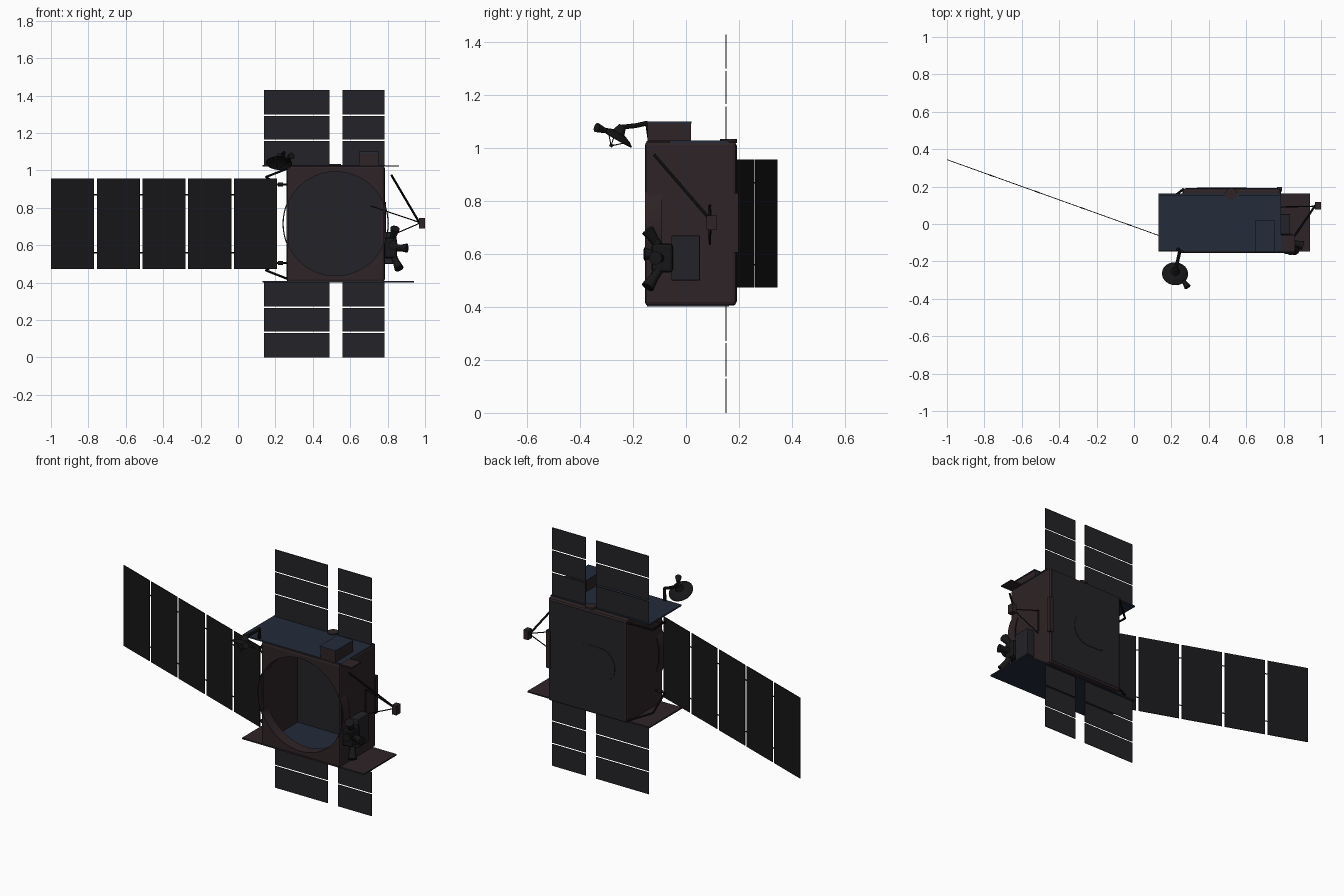
import bpy, math
from mathutils import Vector

if "Cube" in bpy.data.objects:
    bpy.data.objects.remove(bpy.data.objects["Cube"])


def mat(name, c):
    m = bpy.data.materials.new(name)
    m.diffuse_color = (*c, 1)
    m.use_nodes = True
    m.node_tree.nodes["Principled BSDF"].inputs["Base Color"].default_value = m.diffuse_color
    return m


BROWN = mat("brown_foil", (0.027, 0.017, 0.019))
BLUE = mat("blue_sheet", (0.017, 0.024, 0.042))
GREY = mat("dark_grey", (0.017, 0.016, 0.020))
BLACK = mat("cell_black", (0.008, 0.008, 0.009))


def finish(ob, name, m):
    ob.name = name
    if m:
        ob.data.materials.append(m)
    return ob


def box(name, x, y, z, m, bevel=0):
    """Box from (min, max) ranges."""
    c = [(a + b) / 2 for a, b in (x, y, z)]
    bpy.ops.mesh.primitive_cube_add(size=1, location=c)
    ob = bpy.context.object
    ob.scale = [b - a for a, b in (x, y, z)]
    bpy.ops.object.transform_apply(location=False, rotation=False, scale=True)
    if bevel:
        b = ob.modifiers.new("bevel", 'BEVEL')
        b.width, b.segments = bevel, 2
        bpy.ops.object.modifier_apply(modifier="bevel")
    return finish(ob, name, m)


def cone(name, p, q, r1, r2, m, n=16):
    """Cylinder or cone from p to q."""
    p, q = Vector(p), Vector(q)
    d = q - p
    bpy.ops.mesh.primitive_cone_add(vertices=n, radius1=r1, radius2=r2, depth=d.length,
                                    location=(p + q) / 2,
                                    rotation=d.to_track_quat('Z', 'Y').to_euler())
    ob = bpy.context.object
    bpy.ops.object.shade_smooth_by_angle(angle=math.radians(40))
    return finish(ob, name, m)


def rod(name, pts, r, m=BLACK):
    for i, (a, b) in enumerate(zip(pts, pts[1:])):
        cone(f"{name}_{i}", a, b, r, r, m, 8)


def lathe(name, profile, m, n=64):
    """Revolve (radius, height) points around local z."""
    vs, fs, k = [], [], len(profile)
    for i in range(n):
        a = 2 * math.pi * i / n
        vs += [(r * math.cos(a), r * math.sin(a), h) for r, h in profile]
        j = (i + 1) % n
        fs += [(i * k + t, j * k + t, j * k + (t + 1) % k, i * k + (t + 1) % k) for t in range(k)]
    me = bpy.data.meshes.new(name)
    me.from_pydata(vs, [], fs)
    ob = bpy.data.objects.new(name, me)
    bpy.context.collection.objects.link(ob)
    bpy.context.view_layer.objects.active = ob
    bpy.ops.object.select_all(action='DESELECT')
    ob.select_set(True)
    bpy.ops.object.shade_smooth_by_angle(angle=math.radians(40))
    return finish(ob, name, m)


def cut(ob, cutter):
    b = ob.modifiers.new("cut", 'BOOLEAN')
    b.operation, b.solver, b.object = 'DIFFERENCE', 'EXACT', cutter
    cutter.hide_render = True
    bpy.context.view_layer.objects.active = ob
    bpy.ops.object.modifier_apply(modifier="cut")
    bpy.data.objects.remove(cutter)


# hollow body with a round front opening
ZC = 0.715
body = box("body_shell", (0.26, 0.785), (-0.155, 0.19), (0.405, 1.025), BROWN, 0.013)
cut(body, box("inner_cutter", (0.27, 0.775), (-0.145, 0.18), (0.415, 1.015), None))
cut(body, cone("round_cutter", (0.522, -0.2, ZC), (0.522, -0.142, ZC), 0.282, 0.282, None, 64))
ring = lathe("opening_ring", [(0.278, 0), (0.284, 0), (0.284, 0.065), (0.278, 0.065)], BROWN)
ring.location, ring.rotation_euler = (0.522, -0.155, ZC), (-math.pi / 2, 0, 0)

# inner liners, back cover and oblong hatch
box("inner_back_liner", (0.272, 0.773), (0.176, 0.181), (0.418, 1.012), GREY)
box("inner_floor", (0.272, 0.773), (-0.14, 0.178), (0.413, 0.417), BLUE)
box("back_cover", (0.275, 0.77), (0.188, 0.192), (0.42, 1.01), GREY)
hatch = cone("back_hatch", (0.47, 0.173, ZC), (0.47, 0.195, ZC), 0.1, 0.1, GREY, 48)
for v in hatch.data.vertices:
    w = hatch.matrix_world @ v.co
    if abs(w.x - 0.47) > 1e-4:
        w.x += math.copysign(0.033, w.x - 0.47)
    v.co = hatch.matrix_world.inverted() @ w
box("corner_strip", (0.765, 0.79), (0.175, 0.199), (0.605, 0.83), BROWN)

# top and bottom decks
box("top_deck", (0.13, 0.785), (-0.145, 0.163), (1.02, 1.028), BLUE)
box("top_deck_tab", (0.78, 0.86), (-0.15, -0.06), (1.02, 1.027), BROWN)
box("bottom_deck", (0.13, 0.94), (-0.148, 0.163), (0.405, 0.41), BROWN)
box("bottom_deck_cover", (0.13, 0.94), (-0.148, 0.163), (0.402, 0.405), BLUE)
box("top_box", (0.65, 0.75), (-0.145, 0.018), (1.025, 1.095), BROWN)
box("top_box_lid", (0.646, 0.754), (-0.15, 0.02), (1.094, 1.1), BLUE)
cone("top_sensor", (0.52, 0.16, 1.02), (0.52, 0.16, 1.034), 0.032, 0.032, BROWN, 24)

# upper and lower panels, in two columns of three
for x0, x1, col in ((0.14, 0.49, "wide"), (0.56, 0.783, "narrow")):
    for i, (a, b) in enumerate(((1.02, 1.158), (1.166, 1.292), (1.3, 1.43))):
        box(f"upper_panel_{col}_{i}", (x0, x1), (0.149, 0.153), (a, b), GREY)
        box(f"lower_panel_{col}_{i}", (x0, x1), (0.149, 0.153), (1.43 - b, 1.43 - a), GREY)

# angled side wing of five panels
slope = -0.358
for i in range(5):
    x0 = -0.999 + i * 0.2445
    x1 = x0 + 0.229
    xc, half = (x0 + x1) / 2, 0.1145 / math.cos(math.atan(slope))
    p = box(f"wing_panel_{i}", (-half, half), (-0.002, 0.002), (0.473, 0.957), BLACK)
    p.location.x, p.location.y = xc, -0.014 + slope * xc
    p.rotation_euler.z = math.atan(slope)
    if i < 4:
        for z in (0.56, 0.87):
            xh = x1 + 0.008
            rod(f"wing_hinge_{i}", [(xh - 0.012, -0.014 + slope * (xh - 0.012), z),
                                    (xh + 0.012, -0.014 + slope * (xh + 0.012), z)], 0.003)

# wing mounting struts, mirrored about mid height
for s in (1, -1):
    n = "upper" if s > 0 else "lower"
    rod(f"wing_arm_{n}", [(0.19, -0.08, ZC + s * 0.21), (0.265, -0.08, ZC + s * 0.21)], 0.005)
    cone(f"wing_joint_{n}", (0.215, -0.08, ZC + s * 0.21), (0.24, -0.08, ZC + s * 0.21), 0.01, 0.01, BLACK)
    rod(f"wing_brace_{n}", [(0.265, 0.187, ZC + s * 0.295), (0.15, 0.1, ZC + s * 0.25),
                            (0.2, -0.08, ZC + s * 0.215)], 0.006)

# steerable dish on the top deck
d = Vector((-0.05, -0.5, -0.86)).normalized()
c = Vector((0.22, -0.262, 1.045))
dish = lathe("dish", [(0.001, 0), (0.03, 0.004), (0.055, 0.014), (0.07, 0.024),
                      (0.07, 0.021), (0.055, 0.010), (0.03, 0), (0.001, -0.004)], BLACK, 32)
dish.location = c - d * 0.015
dish.rotation_euler = d.to_track_quat('Z', 'Y').to_euler()
cone("dish_hub", c - d * 0.045, c - d * 0.015, 0.014, 0.025, BLACK)
u = d.orthogonal().normalized()
w = d.cross(u)
for k in range(3):
    a = k * 2 * math.pi / 3
    rod(f"dish_feed_leg_{k}", [c + (u * math.cos(a) + w * math.sin(a)) * 0.05, c + d * 0.042], 0.002)
cone("dish_feed", c + d * 0.034, c + d * 0.046, 0.008, 0.006, BLACK)
rod("dish_arm", [c - d * 0.04, (0.235, -0.19, 1.085), (0.245, -0.145, 1.095), (0.235, -0.135, 1.025)], 0.009)
cone("dish_side_horn", (0.265, -0.305, 1.066), (0.287, -0.338, 1.078), 0.01, 0.018, BLACK)

# right side boom and braces
rod("boom", [(0.82, -0.12, 0.975), (0.97, 0.1, 0.72)], 0.006)
rod("boom_brace_a", [(0.71, 0.09, 0.81), (0.97, 0.095, 0.722)], 0.003)
rod("boom_brace_b", [(0.78, 0.09, 0.635), (0.97, 0.095, 0.717)], 0.003)
rod("boom_mast", [(0.785, 0.09, 0.65), (0.785, 0.09, 0.785)], 0.005)
box("boom_tip", (0.968, 0.999), (0.077, 0.117), (0.69, 0.745), BROWN)

# thruster cluster
box("thruster_box", (0.78, 0.835), (-0.055, 0.053), (0.5, 0.67), GREY, 0.004)
box("thruster_mount", (0.78, 0.85), (-0.13, -0.05), (0.53, 0.64), BLACK, 0.012)
for i, (p, q) in enumerate((((0.825, -0.1, 0.625), (0.84, -0.145, 0.69)),
                            ((0.845, -0.1, 0.585), (0.905, -0.115, 0.585)),
                            ((0.83, -0.1, 0.545), (0.862, -0.145, 0.475)),
                            ((0.825, -0.11, 0.6), (0.83, -0.158, 0.6)))):
    cone(f"thruster_nozzle_{i}", p, q, 0.012, 0.025, BLACK, 20)
    cone(f"thruster_collar_{i}", p, Vector(p).lerp(Vector(q), 0.4), 0.018, 0.018, BLACK, 16)
